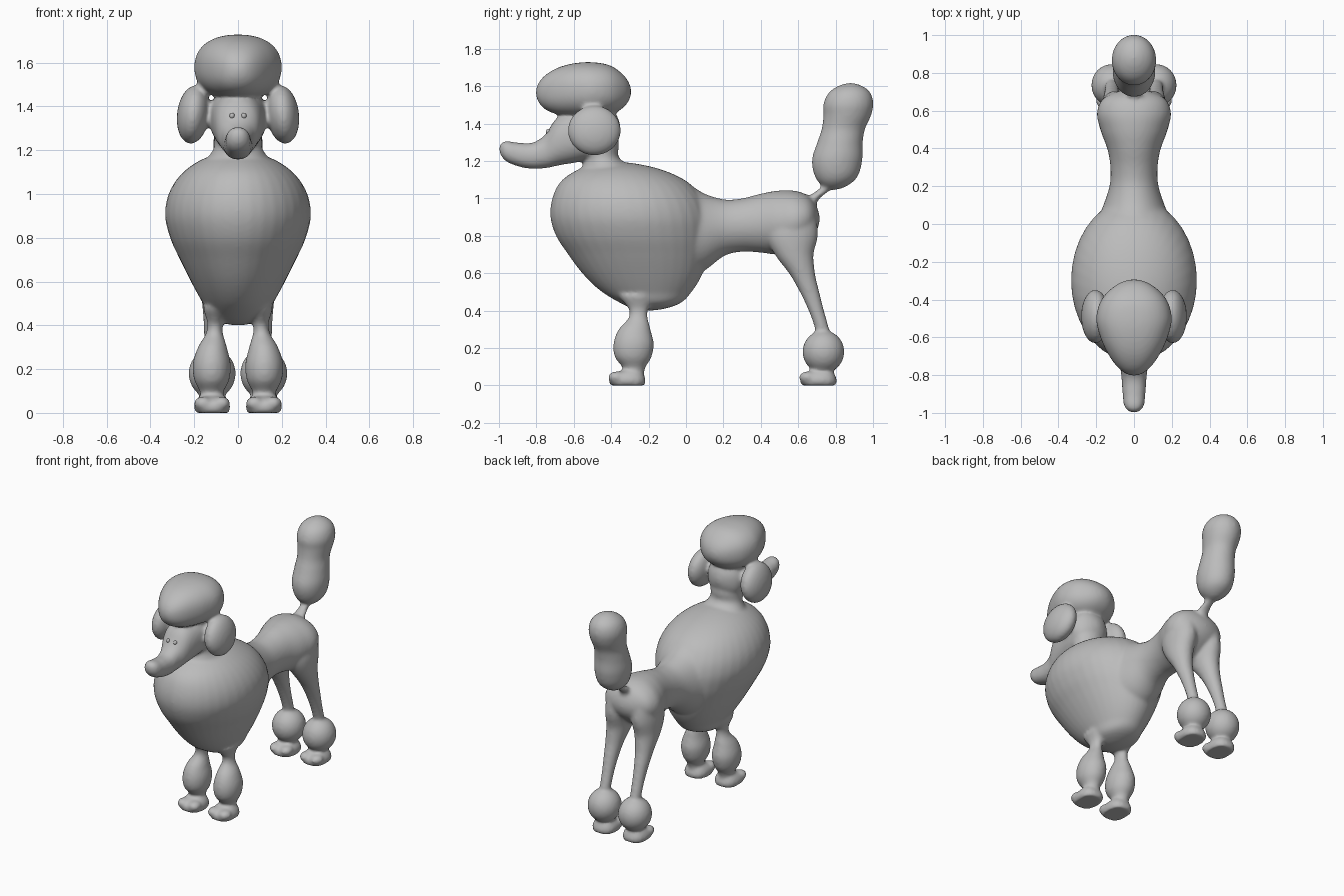
import bpy, bmesh, math
from mathutils import Vector

if "Cube" in bpy.data.objects:
    bpy.data.objects.remove(bpy.data.objects["Cube"])

grey = bpy.data.materials.new("soft_grey")
grey.diffuse_color = (0.5, 0.5, 0.5, 1)
grey.use_nodes = True
grey.node_tree.nodes["Principled BSDF"].inputs["Base Color"].default_value = grey.diffuse_color
parts = []


def spline(pos, vals, t, i):
    """Smooth interpolation of one column between rings i and i + 1."""
    def slope(k):
        a, b = max(k - 1, 0), min(k + 1, len(pos) - 1)
        if a == k or b == k:
            return (vals[b] - vals[a]) / (pos[b] - pos[a])
        h0, h1 = pos[k] - pos[a], pos[b] - pos[k]
        d0, d1 = (vals[k] - vals[a]) / h0, (vals[b] - vals[k]) / h1
        return (d0 * h1 + d1 * h0) / (h0 + h1)
    h = pos[i + 1] - pos[i]
    return ((2*t**3 - 3*t**2 + 1) * vals[i] + (t**3 - 2*t**2 + t) * h * slope(i)
            + (3*t**2 - 2*t**3) * vals[i + 1] + (t**3 - t**2) * h * slope(i + 1))


def finish(name, bm, smooth=True):
    bmesh.ops.recalc_face_normals(bm, faces=bm.faces)
    me = bpy.data.meshes.new(name)
    bm.to_mesh(me)
    bm.free()
    me.materials.append(grey)
    me.polygons.foreach_set("use_smooth", [smooth] * len(me.polygons))
    ob = bpy.data.objects.new(name, me)
    bpy.context.collection.objects.link(ob)
    return ob


def loft(name, axis, rings, power=1.0, side=1, n=36, subs=8):
    """Rings: (position on axis, low, high, centre x, half width)."""
    pos = [r[0] for r in rings]
    cols = [[(r[1] + r[2]) / 2 for r in rings], [((r[2] - r[1]) / 2) ** 2 for r in rings],
            [r[3] for r in rings], [r[4] ** 2 for r in rings]]
    bm = bmesh.new()
    loops = []
    for i in range(len(rings) - 1):
        last = i == len(rings) - 2
        for s in range(subs + (1 if last else 0)):
            t = (1 - math.cos(math.pi * s / subs)) / 2
            p = pos[i] + t * (pos[i + 1] - pos[i])
            c, h2, xc, w2 = (spline(pos, col, t, i) for col in cols)
            h, w = math.sqrt(max(h2, 4e-6)), math.sqrt(max(w2, 4e-6))
            loop = []
            for k in range(n):
                a = 2 * math.pi * k / n
                ca, sa = (math.copysign(abs(f) ** power, f) for f in (math.cos(a), math.sin(a)))
                x, q = side * (xc + w * ca), c + h * sa
                loop.append(bm.verts.new((x, q, p) if axis == "z" else (x, p, q)))
            loops.append(loop)
    for a, b in zip(loops, loops[1:]):
        for k in range(n):
            bm.faces.new((a[k], a[(k + 1) % n], b[(k + 1) % n], b[k]))
    bm.faces.new(loops[0])
    bm.faces.new(loops[-1])
    ob = finish(name, bm)
    parts.append(ob)
    return ob


def ball(name, centre, radii, tilt=0.0):
    bm = bmesh.new()
    bmesh.ops.create_uvsphere(bm, u_segments=32, v_segments=20, radius=1)
    ob = finish(name, bm)
    ob.location, ob.scale, ob.rotation_euler = centre, radii, (0, tilt, 0)
    return ob


# Chest mane, waist and rump
loft("chest", "z", [
    (.40, -.2, -.2, 0, 0), (.43, -.33, -.05, 0, .115), (.5, -.45, .03, 0, .16),
    (.6, -.555, .09, 0, .215), (.7, -.63, .12, 0, .265), (.8, -.695, .135, 0, .31),
    (.9, -.725, .13, 0, .333), (1.0, -.715, .09, 0, .317), (1.1, -.66, -.01, 0, .25),
    (1.15, -.585, -.12, 0, .18), (1.195, -.38, -.38, 0, 0)])
loft("rump", "y", [
    (-.3, .65, 1.13, 0, .2), (0, .58, 1.085, 0, .2), (.1, .615, 1.025, 0, .162),
    (.2, .69, .995, 0, .13), (.3, .715, 1.0, 0, .125), (.4, .71, 1.025, 0, .142),
    (.5, .70, 1.042, 0, .178), (.6, .73, 1.037, 0, .195), (.67, .79, 1.0, 0, .155),
    (.715, .89, .89, 0, 0)])

# Neck, head with muzzle, and topknot
loft("neck", "z", [
    (1.05, -.6, -.1, 0, .2), (1.13, -.57, -.2, 0, .165), (1.2, -.54, -.34, 0, .115),
    (1.28, -.56, -.36, 0, .11), (1.4, -.6, -.36, 0, .12)])
loft("head", "y", [
    (-1.0, 1.265, 1.265, 0, 0), (-.98, 1.215, 1.302, 0, .042), (-.9, 1.172, 1.298, 0, .06),
    (-.8, 1.157, 1.306, 0, .068), (-.75, 1.162, 1.345, 0, .076), (-.7, 1.172, 1.42, 0, .098),
    (-.6, 1.19, 1.47, 0, .12), (-.5, 1.21, 1.49, 0, .13), (-.4, 1.25, 1.48, 0, .11),
    (-.35, 1.37, 1.37, 0, 0)], power=.9)
loft("topknot", "y", [
    (-.803, 1.565, 1.565, 0, 0), (-.77, 1.49, 1.642, 0, .075), (-.7, 1.452, 1.692, 0, .13),
    (-.6, 1.435, 1.722, 0, .178), (-.5, 1.43, 1.728, 0, .2), (-.4, 1.448, 1.708, 0, .172),
    (-.33, 1.49, 1.655, 0, .105), (-.293, 1.57, 1.57, 0, 0)], power=.88)

# Tail with a two-lobed pompom
loft("tail_base", "z", [
    (.93, .56, .69, 0, .06), (1.0, .635, .715, 0, .042), (1.035, .69, .76, 0, .033),
    (1.065, .725, .80, 0, .033), (1.12, .74, .82, 0, .04)])
loft("tail_pompom", "z", [
    (1.045, .79, .79, 0, 0), (1.1, .698, .905, 0, .088), (1.2, .673, .942, 0, .113),
    (1.3, .702, .945, 0, .106), (1.37, .725, .957, 0, .099), (1.45, .735, .992, 0, .112),
    (1.5, .734, 1.002, 0, .118), (1.57, .768, .982, 0, .095), (1.617, .88, .88, 0, 0)])

for side in (1, -1):
    # Ear puffs
    parts.append(ball("ear", (side * .205, -.49, 1.363), (.074, .142, .134), side * -.12))

    # Front leg with long pompom
    loft("front_leg", "z", [
        (0.02, -.32, -.23, .12, .05), (.06, -.33, -.225, .12, .045), (.1, -.342, -.215, .12, .055),
        (.15, -.38, -.185, .12, .08), (.22, -.388, -.172, .12, .087), (.3, -.36, -.19, .117, .066),
        (.36, -.308, -.205, .108, .04), (.41, -.308, -.2, .104, .036), (.48, -.36, -.15, .1, .06)],
        side=side)

    # Hind leg and round pompom
    loft("hind_leg", "z", [
        (.1, .69, .77, .118, .035), (.3, .69, .765, .118, .036), (.4, .655, .738, .118, .039),
        (.5, .608, .713, .118, .047), (.6, .55, .69, .115, .06), (.7, .475, .682, .108, .078),
        (.8, .43, .705, .1, .09), (.93, .48, .69, .09, .085)], side=side)
    parts.append(ball("hind_pompom", (side * .118, .735, .18), (.108, .112, .114)))

    # Flat-soled paws with two toes
    for y in (-.32, .702):
        loft("paw", "z", [
            (0, y - .085, y + .1, .118, .076), (.03, y - .093, y + .104, .118, .083),
            (.055, y - .075, y + .095, .118, .074), (.085, y - .01, y + .07, .118, .045)],
            power=.8, side=side)
        for dx in (-.042, .042):
            parts.append(ball("toe", (side * .118 + dx, y - .05, .043), (.041, .048, .033)))

# Fuse everything into one softly blended skin
bpy.ops.object.select_all(action='DESELECT')
for ob in parts:
    ob.select_set(True)
body = parts[0]
bpy.context.view_layer.objects.active = body
bpy.ops.object.join()
body.name = "dog_body"
remesh = body.modifiers.new("fuse", 'REMESH')
remesh.mode, remesh.voxel_size, remesh.use_smooth_shade = 'VOXEL', .011, True
blend = body.modifiers.new("blend", 'SMOOTH')
blend.factor, blend.iterations = .5, 8
for name in ("fuse", "blend"):
    bpy.ops.object.modifier_apply(modifier=name)

# Small bead eyes
for side, name in ((1, "eye_left"), (-1, "eye_right")):
    ball(name, (side * .027, -.735, 1.357), (.012, .014, .014))
